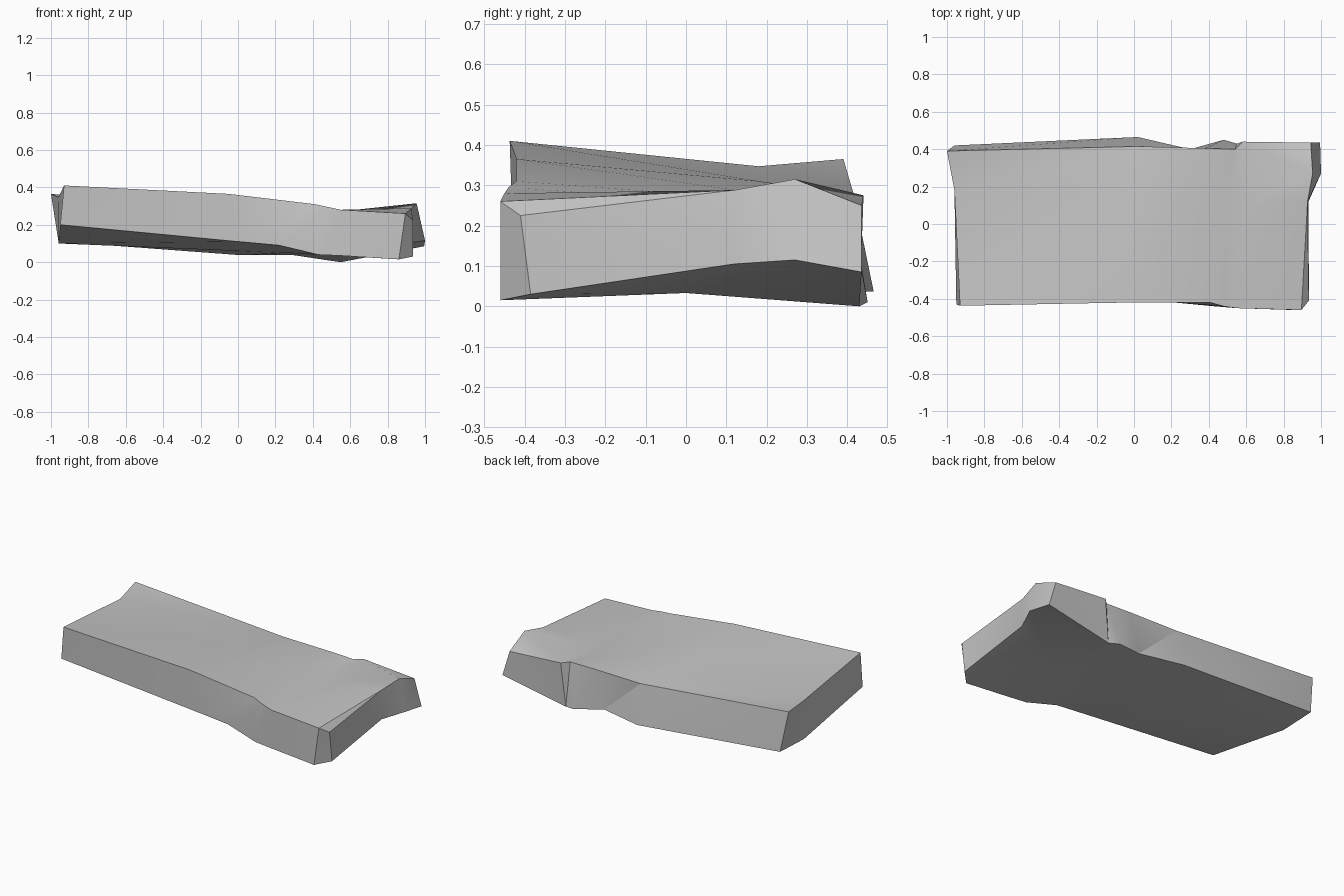
import bpy
import bmesh
import math

default_cube = bpy.data.objects.get("Cube")
if default_cube:
    bpy.data.objects.remove(default_cube, do_unlink=True)

# Plain grey stone
stone = bpy.data.materials.new("stone grey")
stone.use_nodes = True
grey = (.56, .56, .56, 1)
stone.diffuse_color = grey
stone.node_tree.nodes["Principled BSDF"].inputs["Base Color"].default_value = grey

# Long edges of the slab, each running from the right end (-x) to the left end (+x)
rails = {
    "front_top": [(-.93, -.437, .41), (-.05, -.42, .365), (.41, -.42, .31),
                  (.48, -.44, .295), (.55, -.45, .28), (.895, -.46, .26)],
    "middle_top": [(-.96, .18, .347), (0, .18, .31), (.38, .18, .28),
                   (.5, .15, .267), (.6, .1, .257), (.955, .27, .315)],
    "back_top": [(-1, .39, .365), (.03, .415, .28), (.38, .405, .28),
                 (.54, .4, .277), (.58, .44, .275), (.945, .435, .25)],
    "back_bottom": [(-.96, .42, .11), (.02, .465, .037), (.3, .4, .037),
                    (.48, .45, .01), (.55, .43, 0), (.995, .435, .085)],
    "middle_bottom": [(-.96, .18, .1), (0, .1, .06), (.25, .05, .05),
                      (.48, 0, .038), (.57, 0, .033), (1, .27, .115)],
    "front_bottom": [(-.95, -.43, .2), (0, -.42, .11), (.22, -.42, .09),
                     (.43, -.44, .04), (.55, -.45, .035), (.86, -.46, .015)],
}

bm = bmesh.new()
loops = [[bm.verts.new(point) for point in rail] for rail in rails.values()]

# Skin between neighbouring edges, up to the flared end
for index, rail in enumerate(loops):
    body = rail[:-1]
    following = loops[(index + 1) % len(loops)][:-1]
    for a, b, c, d in zip(body, body[1:], following[1:], following):
        bm.faces.new((a, b, c))
        bm.faces.new((a, c, d))

# Flat broken end
bm.faces.new([rail[0] for rail in loops])

# Flared end: neck is where the body stops, tip is the outer rim
neck = dict(zip(rails, [rail[-2] for rail in loops]))
tip = dict(zip(rails, [rail[-1] for rail in loops]))
chip_top = bm.verts.new((.935, -.41, .225))
chip_bottom = bm.verts.new((.935, -.385, .03))
brow = bm.verts.new((.928, .12, .288))
heel = bm.verts.new((.933, .12, .105))
ft, mt, bt, bb, mb, fb = neck.values()
tip_ft, tip_mt, tip_bt, tip_bb, tip_mb, tip_fb = tip.values()
for corners in (
    # upper surface
    (ft, tip_ft, brow), (ft, brow, mt), (mt, brow, tip_mt),
    (mt, tip_mt, bt), (bt, tip_mt, tip_bt),
    # back and front sides
    (bt, tip_bt, tip_bb, bb), (fb, tip_fb, tip_ft, ft),
    # underside
    (bb, tip_bb, tip_mb), (bb, tip_mb, mb), (mb, tip_mb, heel),
    (mb, heel, chip_bottom), (mb, chip_bottom, tip_fb), (mb, tip_fb, fb),
    # end face with the chipped front corner
    (tip_ft, chip_top, brow), (tip_ft, tip_fb, chip_bottom, chip_top),
    (chip_top, chip_bottom, heel, brow), (brow, heel, tip_mb, tip_mt),
    (tip_mt, tip_mb, tip_bb, tip_bt),
):
    bm.faces.new(corners)

bmesh.ops.triangulate(bm, faces=[f for f in bm.faces if len(f.verts) > 3])
bmesh.ops.recalc_face_normals(bm, faces=bm.faces[:])

# Crisp diagonal crack in the back side
back_top, back_bottom = loops[2:4]
bm.edges.get((back_top[1], back_bottom[2])).smooth = False

mesh = bpy.data.meshes.new("stone_slab")
bm.to_mesh(mesh)
bm.free()
mesh.materials.append(stone)
slab = bpy.data.objects.new("stone_slab", mesh)
bpy.context.collection.objects.link(slab)

# Soft faces with crisp rims
bpy.ops.object.select_all(action="DESELECT")
slab.select_set(True)
bpy.context.view_layer.objects.active = slab
bpy.ops.object.shade_smooth_by_angle(angle=math.radians(30))
